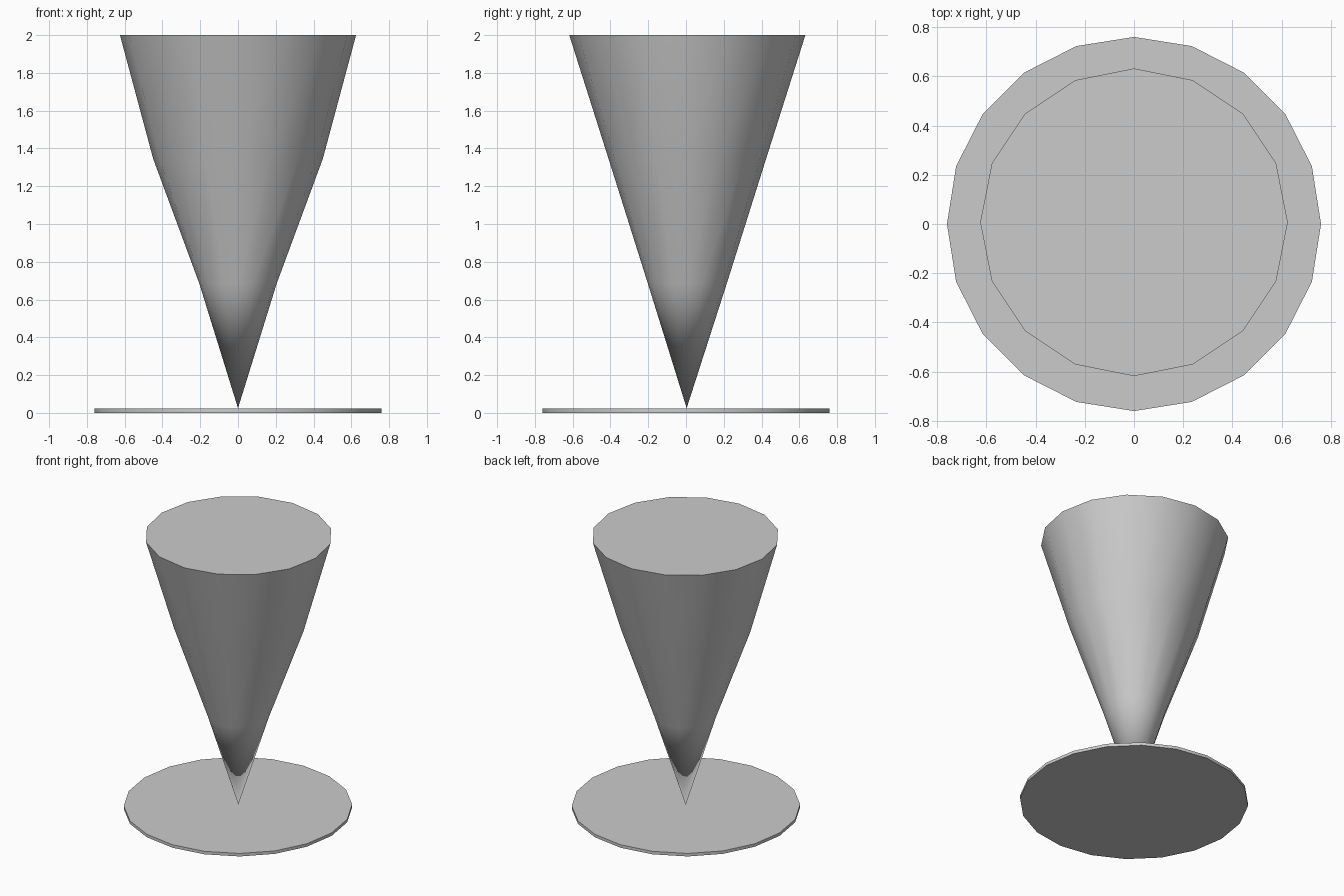
import bpy, bmesh
from math import sin, cos, tau, radians

if "Cube" in bpy.data.objects:
    bpy.data.objects.remove(bpy.data.objects["Cube"])


def finish(name, bm):
    bmesh.ops.recalc_face_normals(bm, faces=bm.faces)
    mesh = bpy.data.meshes.new(name)
    bm.to_mesh(mesh)
    bm.free()
    obj = bpy.data.objects.new(name, mesh)
    bpy.context.collection.objects.link(obj)
    bpy.ops.object.select_all(action='DESELECT')
    obj.select_set(True)
    bpy.context.view_layer.objects.active = obj
    bpy.ops.object.shade_smooth_by_angle(angle=radians(30))
    return obj


def ring(bm, sides, rx, ry, z, y=0.0):
    return [bm.verts.new((rx * cos(tau * i / sides), y + ry * sin(tau * i / sides), z))
            for i in range(sides)]


def bridge(bm, a, b):
    n = len(a)
    for i in range(n):
        j = (i + 1) % n
        bm.faces.new((a[i], a[j], b[j], b[i]))


# Thin round base
bm = bmesh.new()
low, high = (ring(bm, 20, 0.76, 0.76, z) for z in (0.0, 0.022))
bridge(bm, low, high)
bm.faces.new(low)
bm.faces.new(high)
finish("base_disc", bm)

# Inverted cone, slightly widened in x at the upper loop
CY = 0.007
bm = bmesh.new()
tip = bm.verts.new((0, CY * 0.5, 0.025))
rings = [ring(bm, 16, rx, ry, z, CY)
         for rx, ry, z in ((0.205, 0.209, 0.685), (0.449, 0.417, 1.345), (0.625, 0.625, 2.0))]
for i in range(16):
    bm.faces.new((tip, rings[0][(i + 1) % 16], rings[0][i]))
for a, b in zip(rings, rings[1:]):
    bridge(bm, a, b)
bm.faces.new(rings[-1])
finish("inverted_cone", bm)
